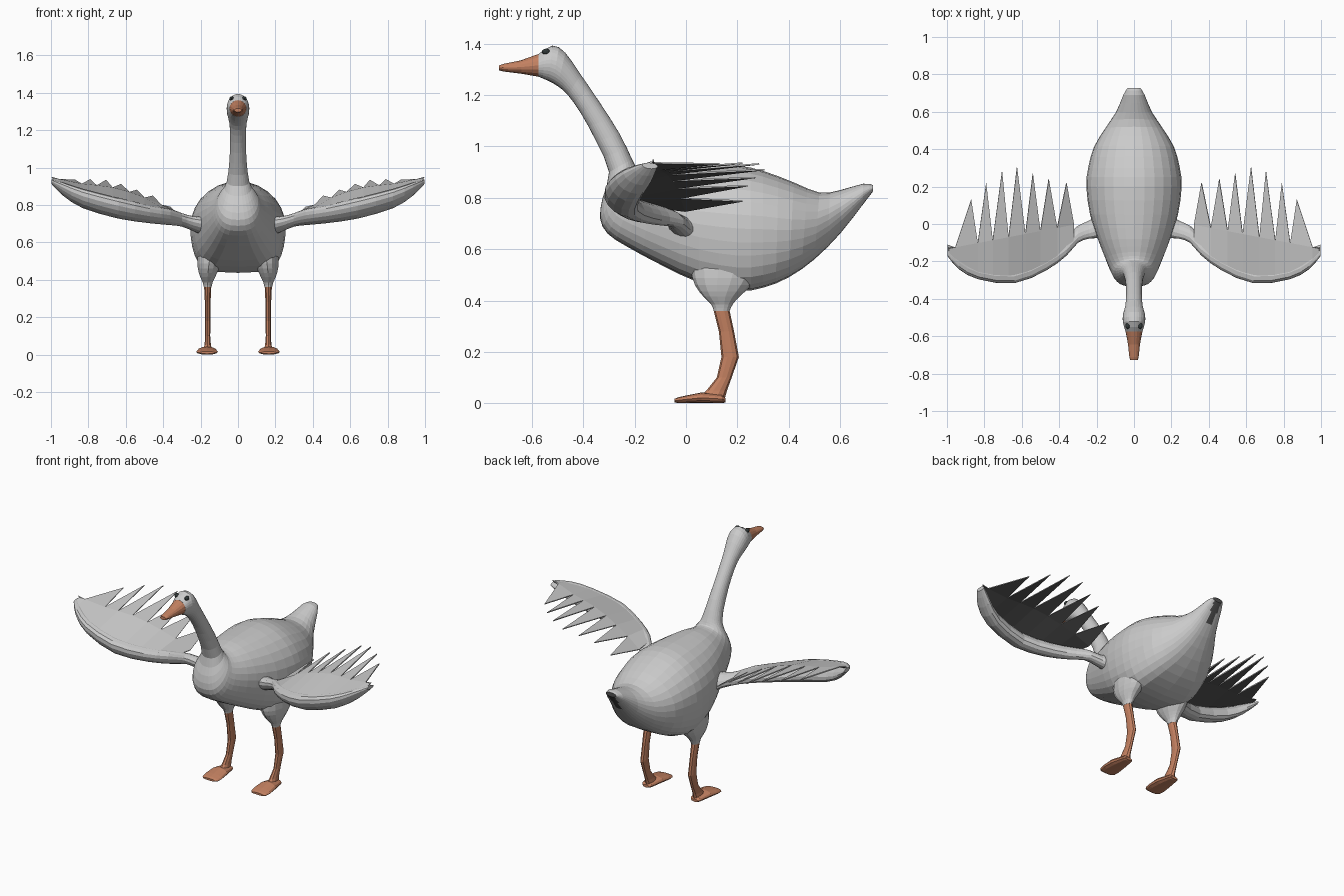
import bpy
import bmesh
from math import sin, cos, pi
from mathutils import Vector

cube = bpy.data.objects.get("Cube")
if cube:
    bpy.data.objects.remove(cube, do_unlink=True)


def make_material(name, color):
    mat = bpy.data.materials.new(name)
    mat.use_nodes = True
    mat.diffuse_color = (*color, 1)
    shader = mat.node_tree.nodes["Principled BSDF"]
    shader.inputs["Base Color"].default_value = (*color, 1)
    shader.inputs["Roughness"].default_value = 0.8
    return mat


plumage = make_material("pale grey plumage", (0.6, 0.6, 0.6))
underside = make_material("dark underside", (0.085, 0.085, 0.085))
orange = make_material("orange skin", (0.55, 0.22, 0.12))
eye_dark = make_material("dark eye", (0.03, 0.04, 0.04))


def finish(name, bm, mats, mirror=False):
    mesh = bpy.data.meshes.new(name)
    bm.to_mesh(mesh)
    bm.free()
    obj = bpy.data.objects.new(name, mesh)
    bpy.context.collection.objects.link(obj)
    for mat in mats:
        mesh.materials.append(mat)
    if mirror:
        mod = obj.modifiers.new("mirror", "MIRROR")
        mod.use_mirror_merge = False
    return obj


def ring(center, u, v, sides, lower_power=1.0):
    """Closed oval; a lower_power under one squares off its -v half."""
    points = []
    for i in range(sides):
        t = 2 * pi * i / sides
        s, c = sin(t), cos(t)
        if c < 0 and abs(s) > 1e-6:
            s = abs(s) ** lower_power * (1 if s > 0 else -1)
        points.append(center + u * s + v * c)
    return points


def loft(rings):
    """Bridge successive rings and cap both ends."""
    bm = bmesh.new()
    loops = [[bm.verts.new(p) for p in r] for r in rings]
    n = len(loops[0])
    for a, b in zip(loops, loops[1:]):
        for i in range(n):
            j = (i + 1) % n
            bm.faces.new((a[i], a[j], b[j], b[i]))
    bm.faces.new(loops[0])
    bm.faces.new(loops[-1])
    bmesh.ops.recalc_face_normals(bm, faces=bm.faces)
    bm.normal_update()
    return bm


def spans(sections, sides, x=0.0, square=0.0):
    """Rings from (y, z) to opposite (y, z) with a half width."""
    rings = []
    for y1, z1, y2, z2, w in sections:
        a, b = Vector((x, y1, z1)), Vector((x, y2, z2))
        power = 1 - square * min(1, w / 0.25)
        rings.append(ring((a + b) / 2, Vector((w, 0, 0)), (a - b) / 2, sides, power))
    return rings


def refine(rows):
    """Add one smoothly interpolated row between each pair."""
    out = []
    for i in range(len(rows) - 1):
        p, a = rows[max(i - 1, 0)], rows[i]
        b, q = rows[i + 1], rows[min(i + 2, len(rows) - 1)]
        out.append(a)
        out.append(tuple((9 * (m + n) - k - l) / 16 for k, m, n, l in zip(p, a, b, q)))
    return out + [rows[-1]]


# Body, neck and head in one skin from tail to beak: top y z, bottom y z, half width
body_sections = [
    (.728, .85, .728, .825, .034), (.69, .855, .69, .775, .057),
    (.6, .83, .6, .66, .095), (.52, .82, .5, .56, .155),
    (.42, .86, .4, .49, .215), (.3, .905, .3, .45, .245),
    (.2, .925, .2, .437, .255), (.05, .925, .05, .47, .235),
    (-.08, .92, -.1, .54, .19), (-.15, .91, -.23, .61, .15),
    (-.185, .91, -.305, .66, .125), (-.195, .92, -.335, .72, .108),
    (-.2, .93, -.325, .8, .085), (-.21, .95, -.3, .9, .06),
    (-.257, 1.047, -.35, 1.02, .046), (-.335, 1.17, -.41, 1.13, .042),
    (-.41, 1.28, -.46, 1.2, .046), (-.47, 1.365, -.5, 1.235, .059),
    (-.52, 1.393, -.535, 1.255, .059), (-.575, 1.36, -.575, 1.272, .045)]
bm = loft(spans(refine(body_sections), 28, square=0.6))
for f in bm.faces:
    c = f.calc_center_median()
    # Dark patch under the tail tip
    if c.y > 0.63 and abs(c.x) < 0.024 and f.normal.z < 0.1:
        f.material_index = 1
finish("body", bm, [plumage, underside])

# Beak
beak = [(-.575, 1.36, -.575, 1.272, .045), (-.645, 1.335, -.64, 1.283, .032),
        (-.71, 1.322, -.71, 1.292, .025), (-.728, 1.316, -.728, 1.296, .02)]
finish("beak", loft(spans(beak, 16)), [orange])

# Eyes
bm = bmesh.new()
bmesh.ops.create_uvsphere(bm, u_segments=12, v_segments=8, radius=0.016)
bmesh.ops.scale(bm, verts=bm.verts, vec=(0.75, 1, 0.75))
bmesh.ops.translate(bm, verts=bm.verts, vec=(0.034, -0.545, 1.369))
finish("eyes", bm, [eye_dark], mirror=True)

# Thighs, blended into the flanks: x, y, z, half depth, half width
thigh = [(.13, .16, .6, .13, .07), (.15, .155, .52, .135, .068),
         (.158, .145, .46, .11, .058), (.162, .138, .415, .07, .041),
         (.162, .14, .385, .042, .027), (.162, .139, .36, .031, .021)]
thigh_rings = [ring(Vector((x, y, z)), Vector((w, 0, 0)), Vector((0, d, 0)), 14)
               for x, y, z, d, w in refine(thigh)]
finish("thighs", loft(thigh_rings), [plumage], mirror=True)

# Legs and feet: front y z, back y z, half width
LEG_X = 0.162
leg = [(.108, .36, .17, .36, .02), (.128, .28, .187, .28, .016),
       (.138, .18, .206, .18, .016), (.12, .1, .178, .1, .014),
       (.08, .05, .16, .05, .018), (.05, .02, .15, .015, .026)]
finish("legs", loft(spans(leg, 10, LEG_X)), [orange], mirror=True)

foot = [(.153, .02, .153, .003, .022), (.14, .033, .14, 0, .034),
        (.06, .042, .06, 0, .052), (0, .03, 0, 0, .058),
        (-.03, .023, -.03, 0, .054), (-.045, .017, -.045, .004, .042)]
finish("feet", loft(spans(foot, 12, LEG_X + 0.003, 0.8)), [orange], mirror=True)

# Wing arm, the thick leading edge: x, centre y z, half depth, half height
arm = [(.16, 0, .68, .07, .055), (.24, -.03, .7, .045, .04),
       (.3, -.055, .72, .043, .036), (.36, -.115, .735, .05, .043),
       (.47, -.187, .75, .058, .048), (.64, -.252, .783, .06, .056),
       (.83, -.235, .835, .057, .052), (.935, -.188, .885, .052, .036),
       (.998, -.14, .925, .03, .012)]
arm = refine(arm)
LEAN = 0.5
arm_rings = [ring(Vector((x, y, z)), Vector((0, a, 0)), Vector((0, -LEAN * b, b)), 14)
             for x, y, z, a, b in arm]
finish("wing_arms", loft(arm_rings), [plumage], mirror=True)


def arm_top(x):
    """Point on the crest of the wing arm at x."""
    for p, q in zip(arm, arm[1:]):
        if p[0] <= x <= q[0]:
            t = (x - p[0]) / (q[0] - p[0])
            y, z, a, b = (m + (n - m) * t for m, n in zip(p[1:], q[1:]))
            return Vector((x, y - LEAN * b, z + b * 0.97))


# Flight feathers: pointed tips beyond a continuous vane
tips = [(.36, .22, .79), (.455, .24, .85), (.54, .27, .882), (.625, .305, .913),
        (.705, .285, .935), (.79, .22, .938), (.87, .13, .935), (.995, -.13, .95)]
edges = [.32, .41, .5, .58, .67, .755, .835, .955, .99]
tips = [Vector(t) for t in tips]
bm = bmesh.new()
crest, notch = [], []
for i, x in enumerate(edges):
    top = arm_top(x)
    tip = tips[min(i, len(tips) - 1)]
    crest.append(bm.verts.new(top))
    valley_y = max(-0.19 * (x - 0.3), top.y + 0.01)
    # The vane droops at the wing root and lifts outward
    lift = 0.55 - 0.3 ** i
    notch.append(bm.verts.new((x, valley_y, top.z + (tip.z - top.z) * lift)))
for i, tip in enumerate(tips):
    point = bm.verts.new(tip)
    bm.faces.new((crest[i], crest[i + 1], notch[i + 1], notch[i]))
    bm.faces.new((notch[i], notch[i + 1], point))
bm.normal_update()
feathers = finish("wing_feathers", bm, [plumage, underside])
shell = feathers.modifiers.new("thickness", "SOLIDIFY")
shell.thickness = 0.006
shell.material_offset = 1
mirror = feathers.modifiers.new("mirror", "MIRROR")
mirror.use_mirror_merge = False
